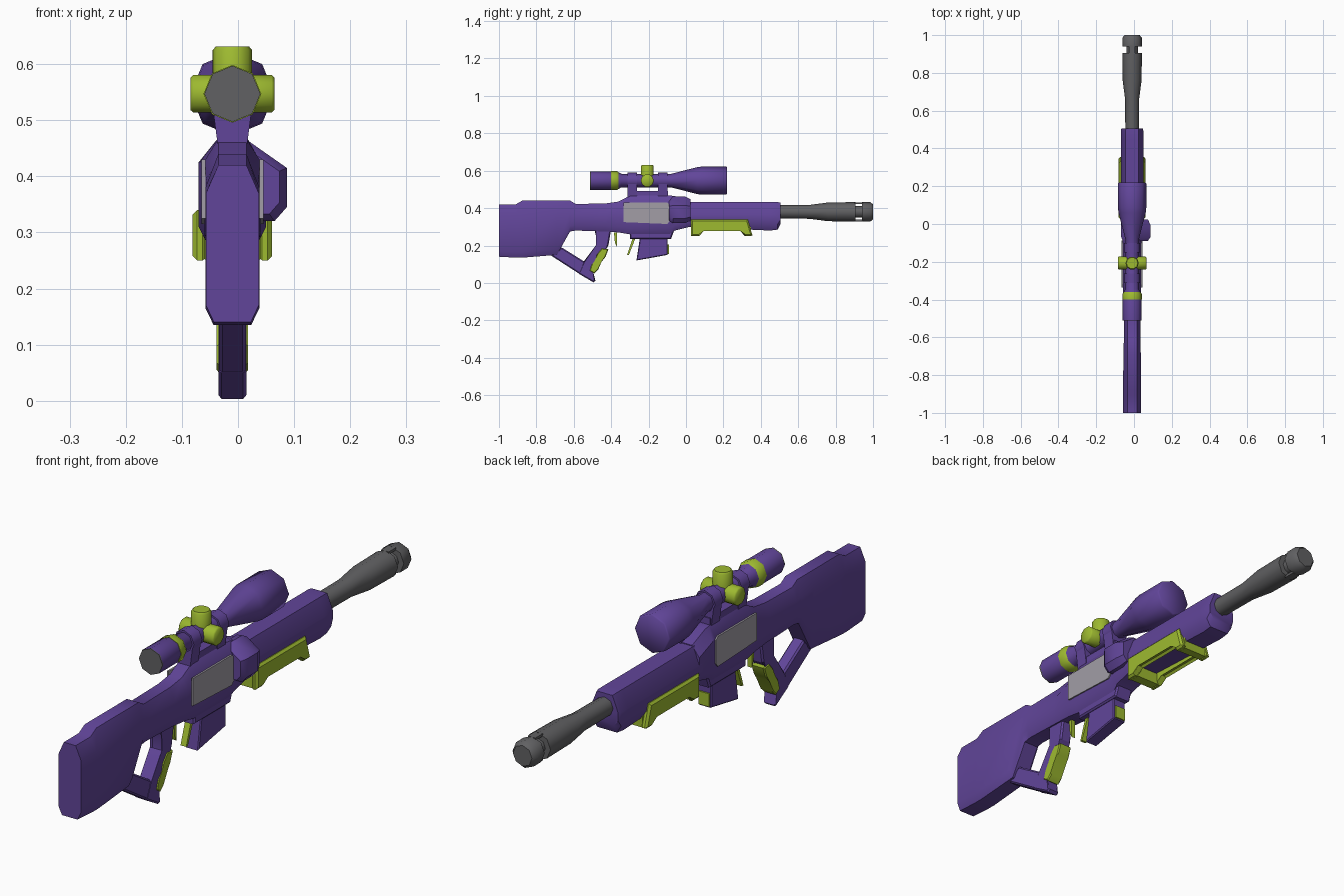
import bpy, bmesh, math
from mathutils import Vector

if "Cube" in bpy.data.objects:
    bpy.data.objects.remove(bpy.data.objects["Cube"])

CX = -0.01          # centre plane of the rifle
SCOPE_Z = 0.547
BARREL_Z = 0.38


def material(name, rgb):
    m = bpy.data.materials.new(name)
    m.use_nodes = True
    col = (*rgb, 1)
    m.diffuse_color = col
    m.node_tree.nodes["Principled BSDF"].inputs["Base Color"].default_value = col
    return m


PURPLE = material("purple", (0.12, 0.06, 0.32))
GREEN = material("lime_green", (0.34, 0.49, 0.03))
STEEL = material("dark_grey", (0.12, 0.12, 0.125))
SILVER = material("light_grey", (0.36, 0.34, 0.38))


def finish(name, bm, mat, angle=35):
    bmesh.ops.recalc_face_normals(bm, faces=bm.faces)
    me = bpy.data.meshes.new(name)
    bm.to_mesh(me)
    bm.free()
    me.materials.append(mat)
    me.shade_smooth()
    me.set_sharp_from_angle(angle=math.radians(angle))
    ob = bpy.data.objects.new(name, me)
    bpy.context.collection.objects.link(ob)
    return ob


def loft(name, rings, mat, angle=35):
    """Skin closed rings of equal point count and cap both ends."""
    bm = bmesh.new()
    vs = [[bm.verts.new(p) for p in r] for r in rings]
    n = len(vs[0])
    for a, b in zip(vs, vs[1:]):
        for i in range(n):
            j = (i + 1) % n
            bm.faces.new((a[i], a[j], b[j], b[i]))
    bm.faces.new(vs[0])
    bm.faces.new(vs[-1])
    return finish(name, bm, mat, angle)


def lathe(name, z, stations, mat, sides=8, centre=(CX, 0), axis="Y"):
    """Turn (position, radius) stations around a chosen axis."""
    rings = []
    for t, r in stations:
        ring = []
        for i in range(sides):
            a = 2 * math.pi * i / sides
            u, v = r * math.cos(a), r * math.sin(a)
            x, y = centre
            ring.append({"Y": (x + u, t, z + v), "X": (t, y + u, z + v),
                         "Z": (x + u, y + v, t)}[axis])
        rings.append(ring)
    return loft(name, rings, mat, 50)


def side_plate(name, outline, x0, x1, mat, bevel=0.0):
    """Extrude a (y, z) outline across x, softening its rim."""
    bm = bmesh.new()
    a = [bm.verts.new((x0, y, z)) for y, z in outline]
    b = [bm.verts.new((x1, y, z)) for y, z in outline]
    n = len(a)
    caps = [bm.faces.new(a), bm.faces.new(b)]
    for i in range(n):
        j = (i + 1) % n
        bm.faces.new((a[i], a[j], b[j], b[i]))
    if bevel:
        rim = {e for f in caps for e in f.edges}
        bmesh.ops.bevel(bm, geom=list(rim), offset=bevel, segments=1, affect="EDGES")
    return finish(name, bm, mat)


def box(name, x, y, z, mat):
    return side_plate(name, [(y[0], z[0]), (y[1], z[0]), (y[1], z[1]), (y[0], z[1])],
                      x[0], x[1], mat)


def body_ring(y, zb, zt, hw, top, drop):
    low = hw * 0.7
    rise = min(0.03, (zt - zb) * 0.2)
    half = [(low, zb), (hw, zb + rise), (hw, zt - drop), (top, zt)]
    return [(CX + x, y, z) for x, z in half] + [(CX - x, y, z) for x, z in reversed(half)]


# Stock and receiver: y, bottom, top, half width, top half width, shoulder drop
stock = [(-1.0, .14, .42, .047, .025, .05), (-.91, .135, .42, .048, .025, .05),
         (-.875, .135, .44, .048, .025, .06), (-.69, .15, .44, .046, .025, .06),
         (-.62, .275, .44, .044, .025, .06), (-.59, .28, .422, .044, .025, .05),
         (-.43, .275, .425, .044, .025, .05), (-.36, .27, .435, .047, .025, .04),
         (-.3, .26, .467, .05, .025, .04), (-.09, .26, .467, .05, .025, .04),
         (-.06, .28, .465, .06, .028, .04), (.02, .30, .435, .06, .03, .04)]
loft("stock_and_receiver", [body_ring(*s) for s in stock], PURPLE)

# Fore-end shroud around the barrel
fore = [(0.0, .30, .432, .06, .035, .065), (.45, .28, .432, .06, .035, .065),
        (.49, .285, .432, .06, .035, .065), (.505, .315, .43, .057, .033, .06)]
loft("fore_end", [body_ring(*s) for s in fore], PURPLE)

# Raised bolt housing on the left flank
housing = [(0, .46), (.02, .462), (.087, .415), (.087, .345), (.065, .32), (0, .32)]
mid = Vector((.02, .385))


def housing_ring(y, s):
    return [(mid.x + (x - mid.x) * s, y, mid.y + (z - mid.y) * s) for x, z in housing]


loft("bolt_housing", [housing_ring(-.09, .8), housing_ring(-.07, 1),
                      housing_ring(-.005, 1), housing_ring(.025, .8)], PURPLE)

# Light panels on both flanks of the receiver
panel = [(-.335, .325), (-.1, .315), (-.088, .33), (-.088, .42), (-.1, .43), (-.335, .43)]
for side, s in (("left", 1), ("right", -1)):
    side_plate(side + "_receiver_panel", panel, CX + s * .048, CX + s * .055, SILVER)

# Magazine well, magazine and small catches
side_plate("magazine_well", [(-.30, .28), (-.30, .235), (-.08, .235), (-.06, .29)],
           CX - .036, CX + .036, PURPLE, .006)
side_plate("magazine", [(-.245, .25), (-.265, .12), (-.098, .15), (-.098, .25)],
           CX - .028, CX + .028, PURPLE, .004)
box("magazine_front_pad", (CX - .022, CX + .022), (-.10, -.092), (.155, .205), GREEN)
side_plate("magazine_catch", [(-.285, .24), (-.315, .15), (-.305, .15), (-.27, .24)],
           CX - .012, CX + .012, GREEN)
side_plate("trigger", [(-.385, .27), (-.38, .215), (-.37, .195), (-.37, .27)],
           CX - .009, CX + .009, GREEN)

# Pistol grip with the open brace behind it
grip = [(-.49, .29), (-.40, .29), (-.415, .20), (-.435, .18), (-.505, .07), (-.484, .012),
        (-.495, .003), (-.575, .05), (-.55, .11), (-.475, .2), (-.475, .25)]
side_plate("pistol_grip", grip, CX - .025, CX + .025, PURPLE, .006)
side_plate("grip_brace", [(-.72, .145), (-.665, .19), (-.54, .112), (-.56, .042)],
           CX - .024, CX + .024, PURPLE, .006)
pad = [(-.415, .18), (-.43, .14), (-.455, .115), (-.47, .07), (-.49, .05),
       (-.515, .065), (-.505, .10), (-.48, .125), (-.475, .155), (-.45, .185)]
side_plate("grip_pad", pad, CX - .028, CX + .028, GREEN, .004)

# Fore-end hand guards: side rails joined by wraps underneath
rail = [(.028, .34), (.33, .34), (.355, .255), (.345, .25), (.315, .25),
        (.295, .285), (.09, .285), (.07, .25), (.028, .25)]
for side, s in (("left", 1), ("right", -1)):
    side_plate(side + "_hand_guard", rail, CX + s * .045, CX + s * .071, GREEN, .008)
for name, y0, y1 in (("rear_wrap", .03, .07), ("front_wrap", .315, .348)):
    box(name, (CX - .05, CX + .05), (y0, y1), (.252, .3), GREEN)

# Barrel with a vented muzzle
lathe("barrel", BARREL_Z, [(.48, .036), (.66, .037), (.76, .05), (.905, .052), (.905, .03),
                           (.94, .03), (.94, .052), (.985, .052), (1, .04)], STEEL)
for name, s in (("upper", 1), ("lower", -1)):
    z = BARREL_Z + s * .046
    box(name + "_muzzle_bridge", (CX - .016, CX + .016), (.9, .945), (z - .005, z + .005), STEEL)

# Scope tube, lens and collar
lathe("scope", SCOPE_Z, [(-.508, .05), (-.37, .05), (-.345, .036), (-.08, .036),
                         (.06, .072), (.085, .075), (.215, .075), (.22, .07)], PURPLE)
lathe("eyepiece_lens", SCOPE_Z, [(-.512, .05), (-.505, .05)], STEEL)
lathe("scope_collar", SCOPE_Z, [(-.40, .0515), (-.37, .0515), (-.357, .042)], GREEN)

# Adjustment turrets
lathe("top_turret", 0, [(.56, .035), (.625, .035), (.631, .03)], GREEN, 10, (CX, -.207), "Z")
for side, s in (("left", 1), ("right", -1)):
    lathe(side + "_turret", SCOPE_Z, [(CX + s * .02, .035), (CX + s * .07, .035),
                                      (CX + s * .075, .03)], GREEN, 10, (0, -.207), "X")

# Scope mounts: rail, clamping rings and flared posts
box("mount_rail", (CX - .025, CX + .025), (-.31, -.095), (.455, .492), PURPLE)
for name, y0, y1 in (("rear", -.312, -.262), ("front", -.15, -.1)):
    lathe(name + "_scope_ring", SCOPE_Z, [(y0, .043), (y1, .043)], PURPLE)
    post = [(-.026, .455), (.026, .455), (.036, .53), (-.036, .53)]
    loft(name + "_scope_post", [[(CX + x, y, z) for x, z in post] for y in (y0, y1)], PURPLE)
